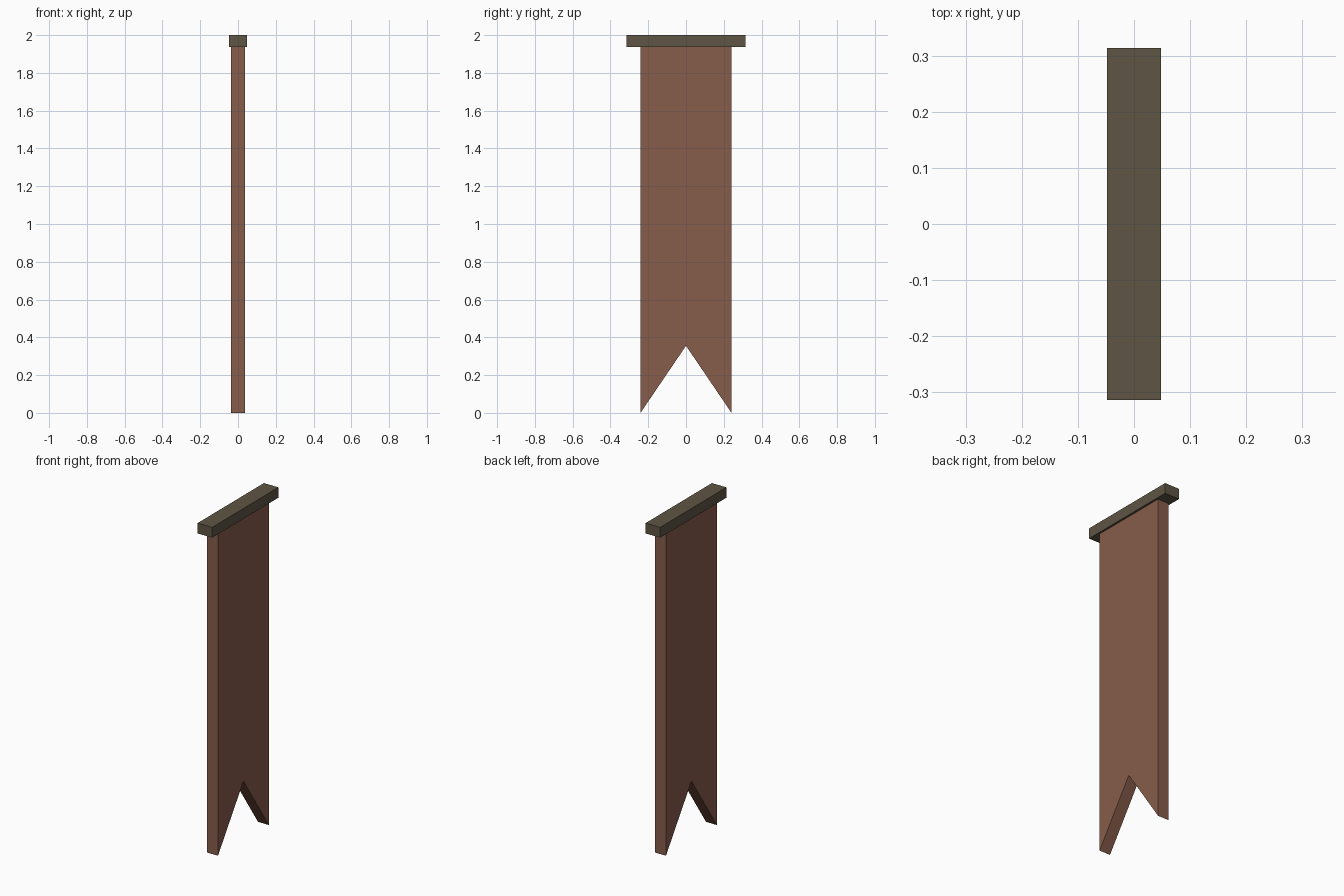
import bpy
import bmesh

if "Cube" in bpy.data.objects:
    bpy.data.objects.remove(bpy.data.objects["Cube"])


def material(name, color):
    mat = bpy.data.materials.new(name)
    mat.diffuse_color = (*color, 1)
    mat.use_nodes = True
    mat.node_tree.nodes["Principled BSDF"].inputs["Base Color"].default_value = mat.diffuse_color
    return mat


def extrude_profile(name, profile, half_depth, mat):
    """Extrude a closed (y, z) outline along x, centred on x = 0."""
    bm = bmesh.new()
    face = bm.faces.new([bm.verts.new((-half_depth, y, z)) for y, z in profile])
    result = bmesh.ops.extrude_face_region(bm, geom=[face])
    moved = [v for v in result["geom"] if isinstance(v, bmesh.types.BMVert)]
    bmesh.ops.translate(bm, verts=moved, vec=(2 * half_depth, 0, 0))
    bmesh.ops.recalc_face_normals(bm, faces=bm.faces)
    mesh = bpy.data.meshes.new(name)
    bm.to_mesh(mesh)
    bm.free()
    mesh.materials.append(mat)
    obj = bpy.data.objects.new(name, mesh)
    bpy.context.collection.objects.link(obj)
    return obj


cloth_mat = material("cloth_red_brown", (0.243, 0.109, 0.070))
wood_mat = material("bar_wood", (0.112, 0.091, 0.058))

BAR_BOTTOM = 1.938

# Hanging cloth with a swallow-tail notch
W = 0.241
extrude_profile("banner_cloth",
                [(-W, BAR_BOTTOM), (-W, 0), (0, 0.355), (W, 0), (W, BAR_BOTTOM)],
                0.036, cloth_mat)

# Square bar the cloth hangs from
B = 0.314
extrude_profile("hanging_bar",
                [(-B, BAR_BOTTOM), (B, BAR_BOTTOM), (B, 2), (-B, 2)],
                0.048, wood_mat)
